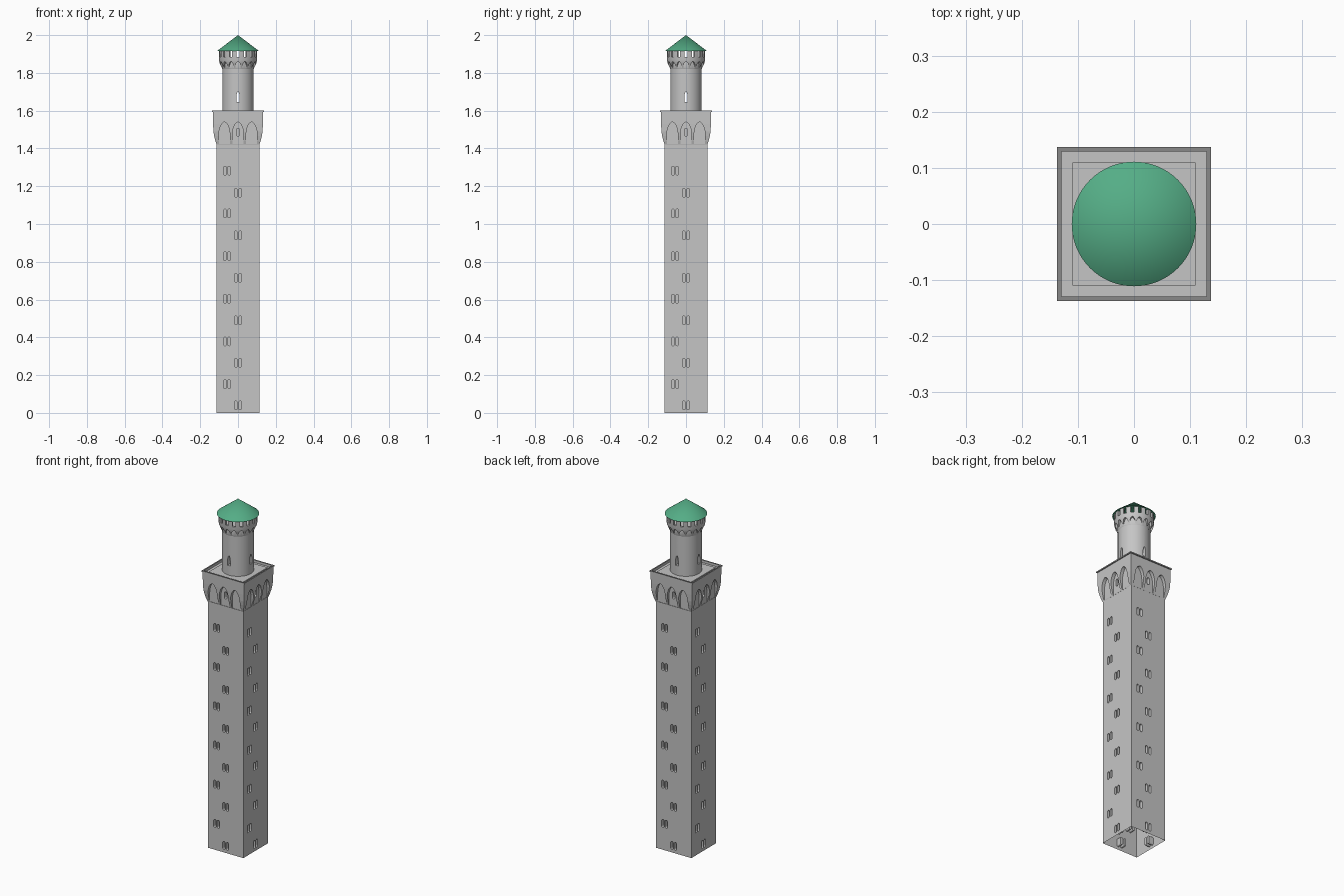
import bpy, bmesh, math
from mathutils import Matrix, Vector

if "Cube" in bpy.data.objects:
    bpy.data.objects.remove(bpy.data.objects["Cube"])


def material(name, rgb):
    m = bpy.data.materials.new(name)
    m.diffuse_color = (*rgb, 1)
    m.use_nodes = True
    m.node_tree.nodes["Principled BSDF"].inputs["Base Color"].default_value = m.diffuse_color
    return m


STONE = material("stone grey", (0.56, 0.56, 0.56))
RIM = material("dark rim grey", (0.25, 0.25, 0.25))
GREEN = material("roof green", (0.09, 0.42, 0.24))
QUARTERS = [i * math.pi / 2 for i in range(4)]


def to_object(bm, name, mat=None):
    bmesh.ops.recalc_face_normals(bm, faces=bm.faces)
    me = bpy.data.meshes.new(name)
    bm.to_mesh(me)
    bm.free()
    ob = bpy.data.objects.new(name, me)
    bpy.context.collection.objects.link(ob)
    if mat:
        me.materials.append(mat)
    return ob


def activate(ob):
    bpy.ops.object.select_all(action='DESELECT')
    ob.select_set(True)
    bpy.context.view_layer.objects.active = ob


def loft(name, rings, sides, mat):
    """Stack of (half width, z) rings; four sides gives a square plan."""
    bm = bmesh.new()
    scale = math.sqrt(2) if sides == 4 else 1
    loops = []
    for r, z in rings:
        angles = [(i + 0.5) * 2 * math.pi / sides for i in range(sides)]
        loops.append([bm.verts.new((r * scale * math.cos(a), r * scale * math.sin(a), z))
                      for a in angles])
    for a, b in zip(loops, loops[1:]):
        for i in range(sides):
            j = (i + 1) % sides
            bm.faces.new((a[i], a[j], b[j], b[i]))
    bm.faces.new(loops[0][::-1])
    bm.faces.new(loops[-1])
    return to_object(bm, name, mat)


def slot(x, z, w, h, n=6):
    """Outline with round ends, centred on x, z."""
    r, pts = w / 2, []
    for start, cz in ((0, z + h / 2 - r), (math.pi, z - h / 2 + r)):
        for i in range(n + 1):
            a = start + math.pi * i / n
            pts.append((x + r * math.cos(a), cz + r * math.sin(a)))
    return pts


def pointed_arch(x, z0, z1, w, n=6):
    """Outline of a pointed arch standing on z0 with its tip at z1."""
    spring = z0 + (z1 - z0) * 0.45
    side = []
    for i in range(n + 1):
        t = i / n * math.pi / 2
        side.append((w / 2 * math.cos(t) ** 1.2 if i < n else 0, spring + (z1 - spring) * math.sin(t)))
    right = [(w / 2, z0)] + side
    return [(x + u, z) for u, z in right] + [(x - u, z) for u, z in right[-2::-1]]


def box(w, z0, z1):
    return [(-w / 2, z0), (w / 2, z0), (w / 2, z1), (-w / 2, z1)]


def prism(bm, outline, near, far, angle):
    """Extrude an outline away from the axis, turned about z."""
    rot = Matrix.Rotation(angle, 3, 'Z')
    a, b = ([bm.verts.new(rot @ Vector((u, -d, z))) for u, z in outline] for d in (near, far))
    n = len(outline)
    bm.faces.new(a)
    bm.faces.new(b[::-1])
    for i in range(n):
        j = (i + 1) % n
        bm.faces.new((a[j], a[i], b[i], b[j]))


def cut(ob, parts):
    bm = bmesh.new()
    for p in parts:
        prism(bm, *p)
    cutter = to_object(bm, "cutter")
    cutter.hide_render = True
    mod = ob.modifiers.new("cut", 'BOOLEAN')
    mod.operation, mod.solver, mod.object = 'DIFFERENCE', 'EXACT', cutter
    activate(ob)
    bpy.ops.object.modifier_apply(modifier=mod.name)
    bpy.data.objects.remove(cutter)


def smooth(ob):
    activate(ob)
    bpy.ops.object.shade_smooth_by_angle(angle=math.radians(30))


# Square shaft with paired windows in two staggered columns
shaft = loft("shaft", [(0.113, 0), (0.113, 1.42)], 4, STONE)
windows = []
for ang in QUARTERS:
    for k in range(6):
        for x, z in ((0, 0.04 + 0.225 * k), (-0.058, 0.152 + 0.226 * k)):
            for s in (-1, 1):
                windows.append((slot(x + s * 0.011, z, 0.015, 0.046), 0.085, 0.15, ang))
cut(shaft, windows)
bm = bmesh.new()
bm.from_mesh(shaft.data)          # open ends: the shaft is a hollow shell
ends = [f for f in bm.faces if abs(f.normal.z) > 0.9
        and (f.calc_center_median().z < 0.005 or f.calc_center_median().z > 1.415)]
bmesh.ops.delete(bm, geom=ends, context='FACES')
bm.to_mesh(shaft.data)
bm.free()

# Flared crown with three pointed arches a side and a shallow roof terrace
crown = loft("crown", [(0.1135, 1.42), (0.120, 1.44), (0.126, 1.465), (0.130, 1.49),
                       (0.132, 1.53), (0.133, 1.592), (0.137, 1.594), (0.137, 1.6),
                       (0.129, 1.6), (0.129, 1.586), (0.11, 1.586), (0.11, 1.59)], 4, STONE)
cut(crown, [(pointed_arch(x, 1.424, 1.54, 0.058), 0.1132, 0.2, a)
            for a in QUARTERS for x in (-0.072, 0, 0.072)])
cut(crown, [(slot(0, 1.485, 0.016, 0.042), 0.09, 0.2, a) for a in QUARTERS])
crown.data.materials.append(RIM)
for f in crown.data.polygons:     # dark lip, top and underside
    c = f.center
    if c.z > 1.59 and abs(f.normal.z) > 0.3 and max(abs(c.x), abs(c.y)) > 0.125:
        f.material_index = 1

# Round turret with see-through slits on both axes
turret = loft("turret", [(0.083, 1.588), (0.083, 1.83)], 48, STONE)
for ang in QUARTERS[:2]:
    cut(turret, [(pointed_arch(0, 1.645, 1.702, 0.017), -0.2, 0.2, ang)])
smooth(turret)

# Turret gallery: small corbel arches below, battlements above
gallery = loft("gallery", [(0.083, 1.82), (0.089, 1.832), (0.097, 1.85), (0.101, 1.866),
                           (0.102, 1.92), (0.088, 1.92), (0.088, 1.87)], 64, STONE)
turns = [i * math.pi / 8 for i in range(16)]
cut(gallery, [(pointed_arch(0, 1.81, 1.86, 0.027), 0.0845, 0.15, a) for a in turns]
    + [(box(0.016, 1.883, 1.94), 0.07, 0.15, a) for a in turns])
smooth(gallery)

# Cone roof
bpy.ops.mesh.primitive_cone_add(vertices=64, radius1=0.111, radius2=0, depth=0.084,
                                location=(0, 0, 1.958))
roof = bpy.context.object
roof.name = "cone_roof"
roof.data.materials.append(GREEN)
smooth(roof)
